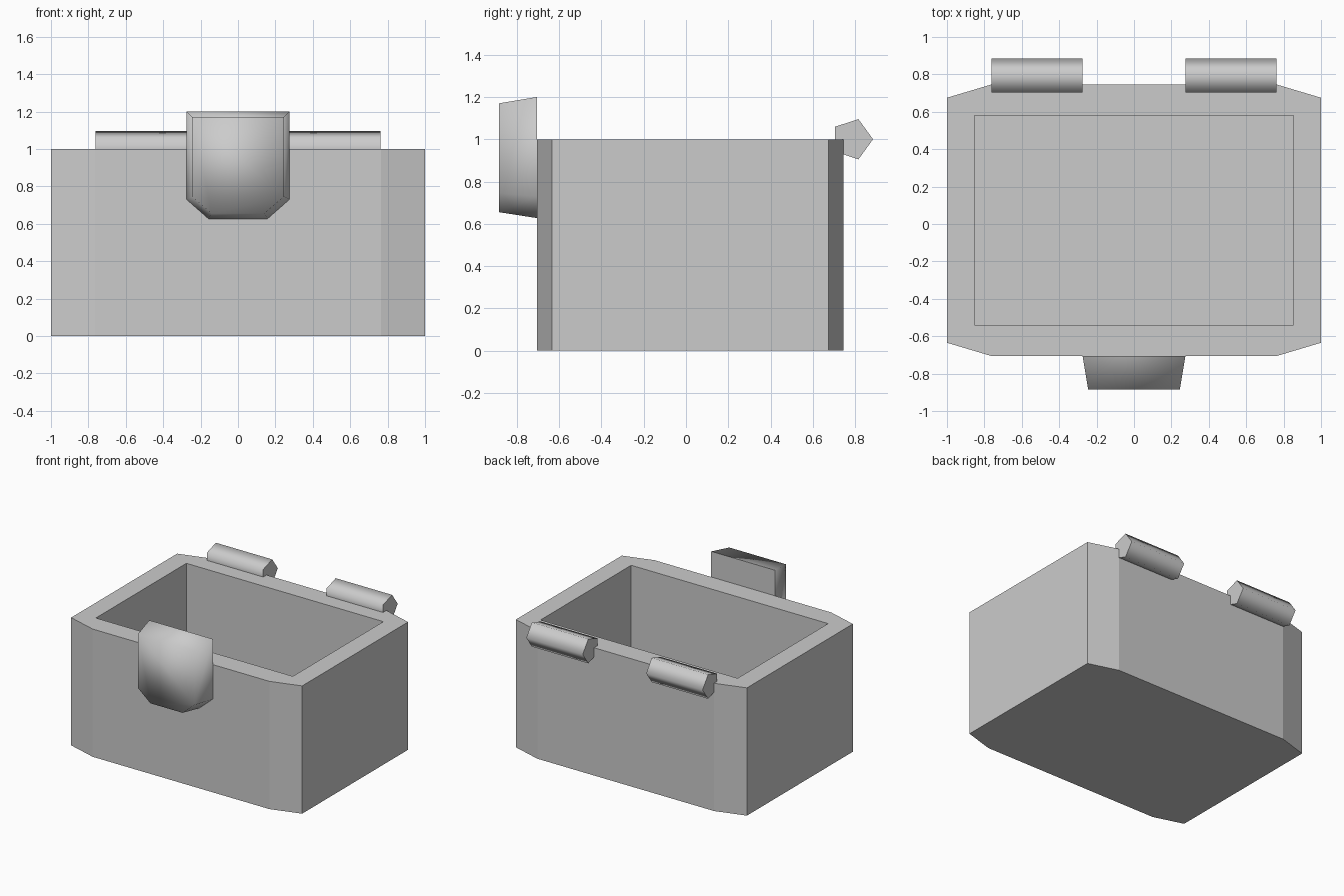
import bpy, bmesh, math

cube = bpy.data.objects.get("Cube")
if cube:
    bpy.data.objects.remove(cube, do_unlink=True)

grey = bpy.data.materials.new("plain_grey")
grey.use_nodes = True
COLOUR = (0.6, 0.6, 0.6, 1)
grey.diffuse_color = COLOUR
grey.node_tree.nodes["Principled BSDF"].inputs["Base Color"].default_value = COLOUR


def loft(bm, start, end):
    """Join two matching outlines into a closed solid."""
    a = [bm.verts.new(p) for p in start]
    b = [bm.verts.new(p) for p in end]
    first, last = bm.faces.new(a), bm.faces.new(b)
    for i in range(len(a)):
        j = (i + 1) % len(a)
        bm.faces.new((a[i], a[j], b[j], b[i]))
    bmesh.ops.recalc_face_normals(bm, faces=bm.faces)
    return first, last


def finish(bm, name):
    mesh = bpy.data.meshes.new(name)
    bm.to_mesh(mesh)
    bm.free()
    mesh.materials.append(grey)
    obj = bpy.data.objects.new(name, mesh)
    bpy.context.collection.objects.link(obj)
    return obj


def smooth_except(bm, flat_faces):
    """Round shading everywhere but on the given flat faces."""
    for f in bm.faces:
        f.smooth = f not in flat_faces
    for f in flat_faces:
        for e in f.edges:
            e.smooth = False


# Box body: bevelled outline, hollowed from the top
MID, FLOOR = 0.02, 0.15
quarter = [(1, 0.655), (0.765, 0.725)]
outline = quarter + [(-x, y) for x, y in reversed(quarter)]
outline += [(-x, -y) for x, y in outline]
bm = bmesh.new()
base, rim = loft(bm, [(x, y + MID, 0) for x, y in outline],
                 [(x, y + MID, 1) for x, y in outline])
body = finish(bm, "box_body")

# Cavity cutter
bm = bmesh.new()
rect = [(-0.853, -0.56), (0.853, -0.56), (0.853, 0.56), (-0.853, 0.56)]
loft(bm, [(x, y + MID, FLOOR) for x, y in rect],
     [(x, y + MID, 1.2) for x, y in rect])
cutter = finish(bm, "cavity_cutter")
cutter.hide_render = True
cut = body.modifiers.new("hollow", "BOOLEAN")
cut.operation = "DIFFERENCE"
cut.solver = "EXACT"
cut.object = cutter
bpy.context.view_layer.objects.active = body
bpy.ops.object.modifier_apply(modifier=cut.name)
bpy.data.objects.remove(cutter, do_unlink=True)


# Front latch: shield shape tapering forwards
def shield(y, half, top, shoulder, foot, bottom):
    side = [(half, top), (half, shoulder), (foot, bottom)]
    side += [(-x, z) for x, z in reversed(side)]
    return [(x, y, z) for x, z in side]


bm = bmesh.new()
back, front = loft(bm, shield(-0.705, 0.275, 1.2, 0.73, 0.158, 0.627),
                   shield(-0.885, 0.245, 1.17, 0.745, 0.14, 0.655))
smooth_except(bm, [back])
finish(bm, "front_latch")

# Rear hinges: five-sided barrels
for side, name in ((1, "left_hinge"), (-1, "right_hinge")):
    ring = [(0.785 + 0.1 * math.cos(i * math.tau / 5),
             1 + 0.1 * math.sin(i * math.tau / 5)) for i in range(5)]
    bm = bmesh.new()
    ends = loft(bm, [(side * 0.275, y, z) for y, z in ring],
                [(side * 0.763, y, z) for y, z in ring])
    smooth_except(bm, ends)
    finish(bm, name)
